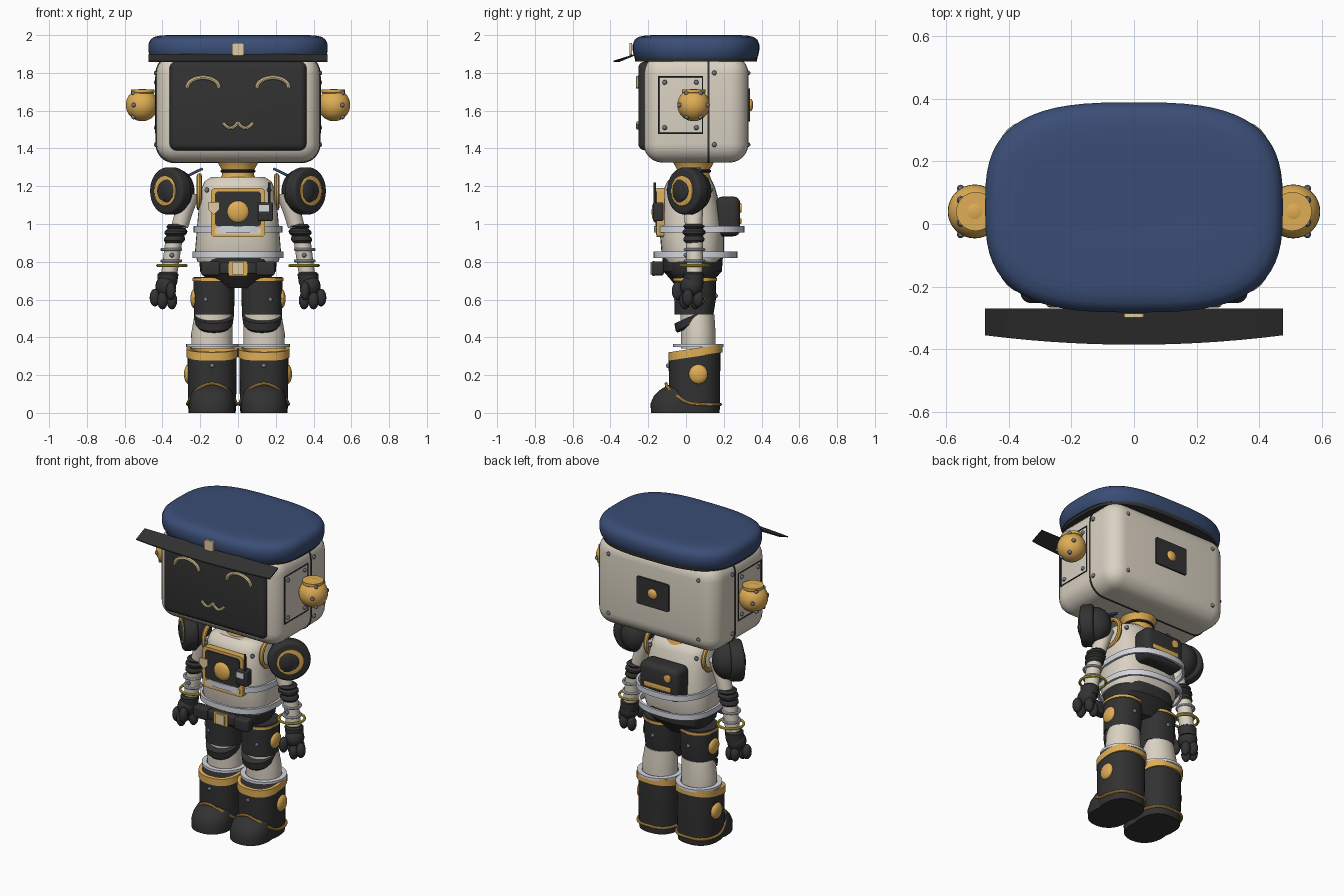
import bpy, bmesh, math
from mathutils import Vector, Matrix

cube = bpy.data.objects.get("Cube")
if cube:
    bpy.data.objects.remove(cube)
made = []


def material(name, *rgb):
    m = bpy.data.materials.new(name)
    m.use_nodes = True
    m.diffuse_color = (*rgb, 1)
    m.node_tree.nodes["Principled BSDF"].inputs["Base Color"].default_value = (*rgb, 1)
    return m


CREAM = material("cream_shell", .70, .64, .54)
DARK = material("charcoal", .032, .032, .032)
GOLD = material("gold", .74, .42, .09)
BLUE = material("navy_cloth", .042, .075, .18)
WHITE = material("pale_silver", .66, .68, .74)
TAN = material("pale_brass", .74, .60, .34)
STEEL = material("bolt_steel", .17, .19, .24)
YELLOW = material("yellow", .75, .60, .04)


def finish(name, bm, mat):
    bmesh.ops.recalc_face_normals(bm, faces=bm.faces)
    me = bpy.data.meshes.new(name)
    bm.to_mesh(me)
    bm.free()
    ob = bpy.data.objects.new(name, me)
    bpy.context.collection.objects.link(ob)
    me.materials.append(mat)
    made.append(ob)
    return ob


def loft(name, rings, mat, power=2, slope=0, n=40, closed=False):
    """Stack superellipse rings given as (z, cx, cy, rx, ry)."""
    bm = bmesh.new()
    loops = []
    for z, cx, cy, rx, ry in rings:
        loop = []
        for i in range(n):
            c, s = math.cos(math.tau * i / n), math.sin(math.tau * i / n)
            x = rx * math.copysign(abs(c) ** (2 / power), c)
            y = ry * math.copysign(abs(s) ** (2 / power), s)
            loop.append(bm.verts.new((cx + x, cy + y, z + slope * y)))
        loops.append(loop)
    pairs = list(zip(loops, loops[1:]))
    if closed:
        pairs.append((loops[-1], loops[0]))
    else:
        bm.faces.new(loops[0])
        bm.faces.new(loops[-1])
    for a, b in pairs:
        for i in range(n):
            j = (i + 1) % n
            bm.faces.new((a[i], a[j], b[j], b[i]))
    return finish(name, bm, mat)


def band(name, z0, z1, cx, cy, rx, ry, mat, power=2, slope=0, t=.014):
    outer = [(z0, cx, cy, rx, ry), (z1, cx, cy, rx, ry)]
    inner = [(z1, cx, cy, rx - t, ry - t), (z0, cx, cy, rx - t, ry - t)]
    return loft(name, outer + inner, mat, power, slope, closed=True)


def box(name, loc, size, mat, bevel=0, axis=None, rot=0, seg=4):
    """Box with all edges, or only those along one axis, rounded."""
    bm = bmesh.new()
    bmesh.ops.create_cube(bm, size=1)
    bmesh.ops.scale(bm, vec=size, verts=bm.verts)
    if bevel:
        edges = [e for e in bm.edges if axis is None or
                 abs((e.verts[0].co - e.verts[1].co)[axis]) > 1e-5]
        bmesh.ops.bevel(bm, geom=edges, offset=bevel, segments=seg, profile=.5, affect='EDGES')
    bm.transform(Matrix.Translation(loc) @ Matrix.Rotation(rot, 4, 'Y'))
    return finish(name, bm, mat)


def ball(name, loc, size, mat, seg=24):
    bm = bmesh.new()
    bmesh.ops.create_uvsphere(bm, u_segments=seg, v_segments=seg // 2, radius=1)
    bm.transform(Matrix.Translation(loc) @ Matrix.Diagonal((*size, 1)))
    return finish(name, bm, mat)


def bolt(name, loc):
    return ball(name, loc, (.013, .013, .013), STEEL, 10)


def disc(name, loc, axis, r, depth, mat, bevel=.0):
    bm = bmesh.new()
    bmesh.ops.create_cone(bm, cap_ends=True, segments=40, radius1=r, radius2=r, depth=depth)
    if bevel:
        rim = [e for e in bm.edges if abs(e.verts[0].co.z - e.verts[1].co.z) < 1e-5]
        bmesh.ops.bevel(bm, geom=rim, offset=bevel, segments=3, profile=.5, affect='EDGES')
    turn = Vector(axis).to_track_quat('Z', 'Y').to_matrix().to_4x4()
    bm.transform(Matrix.Translation(loc) @ turn)
    return finish(name, bm, mat)


def tube(name, pts, r, mat, cyclic=False, sharp=False):
    cu = bpy.data.curves.new(name, 'CURVE')
    cu.dimensions, cu.bevel_depth, cu.bevel_resolution, cu.resolution_u = '3D', r, 2, 4
    cu.use_fill_caps = True
    sp = cu.splines.new('BEZIER')
    sp.bezier_points.add(len(pts) - 1)
    for p, co in zip(sp.bezier_points, pts):
        p.co = co
        p.handle_left_type = p.handle_right_type = 'VECTOR' if sharp else 'AUTO'
    sp.use_cyclic_u = cyclic
    cu.materials.append(mat)
    ob = bpy.data.objects.new(name, cu)
    bpy.context.collection.objects.link(ob)
    bpy.ops.object.select_all(action='DESELECT')
    ob.select_set(True)
    bpy.context.view_layer.objects.active = ob
    bpy.ops.object.convert(target='MESH')
    made.append(bpy.context.view_layer.objects.active)


def ring(name, loc, R, r, mat, plane="xy"):
    pts = []
    for i in range(16):
        u, v = R * math.cos(math.tau * i / 16), R * math.sin(math.tau * i / 16)
        off = (u, v, 0) if plane == "xy" else (0, u, v)
        pts.append(Vector(loc) + Vector(off))
    tube(name, pts, r, mat, True)


# Head, seam, face screen
box("head", (0, .053, 1.61), (.868, .555, .57), CREAM, .1, seg=6)
box("head_seam", (0, .12, 1.61), (.874, .01, .576), DARK, .1, 1, seg=6)
box("face_screen", (0, -.21, 1.625), (.725, .085, .47), DARK, .035)
for s, side in ((1, "left"), (-1, "right")):
    arc = [math.pi * i / 8 for i in range(9)]
    tube(side + "_eye", [(s * .185 + .085 * math.cos(t), -.255, 1.72 + .055 * math.sin(t))
                         for t in arc], .011, TAN)
tube("mouth", [(-.08 + .01 * i, -.255, 1.535 - .027 * abs(math.sin(math.pi * i / 8)))
               for i in range(17)], .009, TAN)
box("head_back_plate", (0, .332, 1.63), (.23, .016, .175), DARK, .012, 1)
ball("head_back_button", (0, .34, 1.63), (.033, .016, .033), GOLD)

# Cap with peak and badge
loft("cap_band", [(1.86, 0, .053, .45, .322), (1.9, 0, .053, .462, .328)], DARK, 3, n=64)
loft("cap", [(z, 0, .053, .475 - d, .335 - d) for z, d in
             ((1.875, .015), (1.89, .006), (1.92, 0), (1.95, 0), (1.975, .01),
              (1.99, .03), (1.997, .06), (2, .1), (1.997, .22), (1.995, .32))],
     BLUE, 3, n=64)
bm = bmesh.new()
rows = []
for i in range(15):
    x = -.475 + .95 * i / 14
    edge = -.355 - .03 * (1 - (x / .475) ** 2)
    rows.append([bm.verts.new(p) for p in ((x, -.27, 1.9), (x, edge, 1.864),
                                           (x, edge, 1.857), (x, -.27, 1.892))])
for a, b in zip(rows, rows[1:]):
    for k in range(4):
        bm.faces.new((a[k], a[k - 1], b[k - 1], b[k]))
bm.faces.new(rows[0])
bm.faces.new(rows[-1])
finish("cap_peak", bm, DARK)
box("cap_badge", (0, -.292, 1.925), (.065, .012, .065), TAN, .012, 1)

# Neck and torso
loft("neck", [(1.22, 0, .04, .1, .1), (1.26, 0, .04, .085, .085),
              (1.285, 0, .04, .085, .085), (1.33, 0, .04, .11, .11)], GOLD)
ring("neck_groove", (0, .04, 1.28), .085, .008, DARK)
loft("torso", [(.8, 0, .035, .215, .15), (.85, 0, .035, .228, .165), (.97, 0, .03, .218, .17),
               (1.1, 0, .025, .207, .155), (1.19, 0, .02, .192, .135),
               (1.225, 0, .02, .178, .12), (1.25, 0, .02, .14, .09)], CREAM, 2.7)
band("upper_torso_band", .955, .99, 0, .07, .235, .24, WHITE, 2.5)
band("lower_torso_band", .82, .855, 0, .05, .242, .222, WHITE, 2.5)
box("chest_frame", (0, -.135, 1.06), (.285, .04, .26), GOLD, .02, 1)
box("chest_lower_inset", (0, -.137, .962), (.245, .042, .035), CREAM, .01, 1)
box("chest_panel", (0, -.138, 1.08), (.245, .046, .185), DARK, .02, 1)
ball("chest_button", (0, -.16, 1.065), (.058, .022, .058), GOLD)
box("chest_badge", (-.13, -.16, 1.095), (.06, .014, .04), TAN, .006, 1)
box("chest_badge_point", (-.13, -.16, 1.078), (.042, .014, .042), TAN, rot=math.pi / 4)
box("radio", (.145, -.147, 1.065), (.08, .055, .1), DARK, .01)
box("radio_screen", (.137, -.176, 1.083), (.055, .006, .035), WHITE)
disc("radio_antenna", (.165, -.165, 1.16), (0, 0, 1), .006, .12, DARK)
box("backpack", (0, .222, 1.04), (.28, .13, .21), DARK, .035)
box("backpack_slot", (0, .288, 1.015), (.19, .012, .03), GOLD, .005)
disc("backpack_dial", (-.07, .288, 1.085), (0, 1, 0), .025, .014, GOLD, .004)

# Hips and belt
loft("hips", [(.66, 0, .035, .07, .08), (.71, 0, .035, .17, .12), (.75, 0, .035, .2, .155),
              (.82, 0, .035, .207, .16)], DARK, 2.6)
box("belt_front", (0, -.145, .765), (.2, .05, .06), DARK, .01)
box("buckle_frame", (0, -.172, .765), (.1, .01, .08), GOLD, .01, 1)
box("buckle", (0, -.18, .765), (.066, .014, .066), TAN, .01, 1)

for s, side in ((1, "left_"), (-1, "right_")):
    # Head sides and ear
    tube(side + "panel_outline", [(s * .434, y, z) for y, z in
                                  ((-.145, 1.48), (.087, 1.48), (.087, 1.78), (-.145, 1.78))],
         .005, DARK, True, True)
    for y in (-.113, .055):
        for z in (1.51, 1.75):
            bolt(side + "panel_bolt", (s * .434, y, z))
    for z in (1.42, 1.8):
        bolt(side + "head_bolt", (s * .434, .15, z))
        bolt(side + "back_bolt", (s * .32, .328, z))
    ball(side + "ear", (s * .508, .04, 1.63), (.086, .086, .086), GOLD, 32)
    loft(side + "ear_cap", [(1.68, s * .505, .04, .05, .05), (1.695, s * .505, .04, .062, .062),
                            (1.712, s * .505, .04, .062, .062)], GOLD)
    for i in range(6):
        a = math.tau * i / 6
        bolt(side + "ear_bolt", (s * .553, .04 + .073 * math.cos(a), 1.63 + .073 * math.sin(a)))

    # Shoulder with diagonal wheel
    face, axis = Vector((s * .385, -.02, 1.175)), Vector((s, -1, 0)).normalized()
    ball(side + "shoulder", (s * .325, .03, 1.175), (.095, .105, .115), DARK)
    disc(side + "shoulder_wheel", face - axis * .04, axis, .125, .08, DARK, .018)
    disc(side + "shoulder_ring", face, axis, .08, .012, GOLD, .004)
    disc(side + "shoulder_hub", face, axis, .052, .03, DARK, .01)
    ring(side + "shoulder_socket", (s * .205, .03, 1.17), .085, .014, GOLD, "yz")
    box(side + "epaulette", (s * .225, .03, 1.275), (.085, .1, .014), BLUE, .004, rot=s * .45)
    bolt(side + "torso_bolt", (s * .165, -.09, 1.18))
    bolt(side + "torso_back_bolt", (s * .165, .13, 1.18))

    # Arm
    loft(side + "upper_arm", [(.98, s * .31, .04, .045, .045), (1.06, s * .287, .04, .048, .05),
                              (1.16, s * .25, .035, .05, .055)], CREAM)
    loft(side + "elbow", [(.9 + .0125 * i, s * (.34 - .0025 * i), .042, r, r) for i, r in
                          enumerate((.045, .055, .055, .047, .06, .06, .047, .058, .045))], DARK)
    loft(side + "forearm", [(.73, s * .365, .045, .043, .043), (.91, s * .34, .045, .045, .045)],
         CREAM)
    for z in (.865, .805):
        ring(side + "wrist_ring", (s * .353, .045, z), .05, .008, WHITE)
    ring(side + "bangle", (s * .35, .045, .78), .076, .008, YELLOW)
    bolt(side + "forearm_bolt", (s * .35, 0, .835))

    # Hand
    loft(side + "cuff", [(.68, s * .375, .04, .052, .052), (.735, s * .37, .04, .055, .055),
                         (.745, s * .37, .04, .045, .045)], DARK)
    ball(side + "palm", (s * .382, .03, .67), (.055, .06, .06), DARK)
    for x, y, z in ((.44, .01, .61), (.4, -.005, .595), (.35, .05, .595), (.395, .065, .605)):
        ball(side + "finger", (s * x, y, z), (.028, .03, .047), DARK, 16)
    ball(side + "thumb", (s * .355, -.045, .645), (.026, .03, .05), DARK, 16)

    # Belt pouch and thigh
    box(side + "pouch", (s * .145, -.15, .765), (.1, .065, .075), DARK, .012)
    cx = s * .127
    loft(side + "shin", [(.34, s * .138, .065, .108, .092), (.42, s * .138, .065, .11, .092),
                         (.52, s * .13, .06, .1, .09)], CREAM)
    loft(side + "thigh", [(.46, cx, .035, .085, .08), (.475, cx, .038, .1, .093),
                          (.52, cx, .042, .106, .103)], DARK, 2.2, .45)
    loft(side + "thigh_top", [(.52, cx, .042, .106, .103), (.6, cx, .048, .108, .11),
                              (.72, cx, .048, .108, .11)], DARK, 2.2)
    band(side + "thigh_ring", .698, .713, cx, .048, .114, .116, GOLD, 2.2)
    ball(side + "thigh_button", (s * .232, .05, .605), (.02, .05, .05), GOLD)
    bolt(side + "thigh_bolt", (s * .17, -.05, .6))
    bolt(side + "thigh_back_bolt", (s * .127, .156, .62))

    # Boot
    bx = s * .137
    band(side + "ankle_ring", .35, .366, bx, .065, .137, .134, WHITE, t=.03)
    loft(side + "boot", [(0, bx, .045, .124, .132), (.03, bx, .045, .127, .135),
                         (.32, bx, .045, .13, .137)], DARK, 2.4)
    band(side + "boot_trim", .298, .342, bx, .05, .136, .143, GOLD, 2.4, .15, .02)
    toe = ((0, -.185, .12), (.05, -.188, .121), (.09, -.17, .115), (.12, -.14, .103),
           (.145, -.1, .08), (.16, -.04, .03))
    loft(side + "toe", [(z, bx, (y + .08) / 2, w, (.08 - y) / 2) for z, y, w in toe], DARK, 2.2)
    half = ((.055, -.1, .14), (.1, -.06, .1), (.126, .01, .055), (.128, .09, .045), (.08, .168, .045))
    path = [(0, -.105, .155), *half, (0, .182, .045)] + [(-x, y, z) for x, y, z in half[::-1]]
    tube(side + "boot_piping", [(bx + x, y, z) for x, y, z in path], .008, GOLD, True)
    ball(side + "boot_button", (s * .262, .065, .205), (.024, .05, .052), GOLD)
    bolt(side + "boot_bolt", (bx, -.093, .25))

# Smooth shading with sharp edges kept
bpy.ops.object.select_all(action='DESELECT')
for ob in made:
    ob.select_set(True)
bpy.context.view_layer.objects.active = made[0]
bpy.ops.object.shade_smooth_by_angle(angle=math.radians(35))
